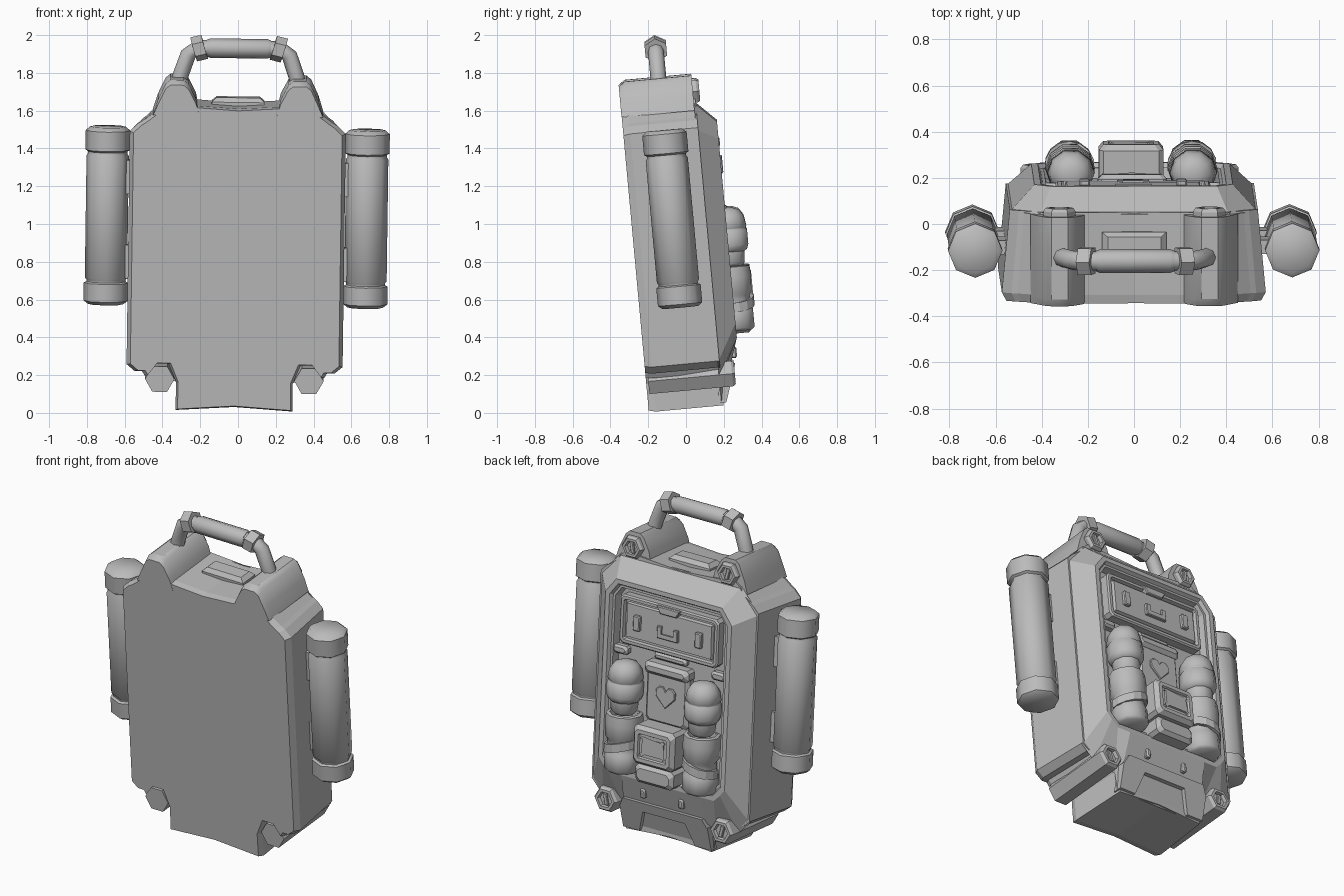
import bpy, bmesh, math
from mathutils import Matrix, Vector

if "Cube" in bpy.data.objects:
    bpy.data.objects.remove(bpy.data.objects["Cube"])

GREY = bpy.data.materials.new("grey")
GREY.diffuse_color = (0.5, 0.5, 0.5, 1)
GREY.use_nodes = True
GREY.node_tree.nodes["Principled BSDF"].inputs["Base Color"].default_value = GREY.diffuse_color
# the whole pack leans forward a little
TILT = (Matrix.Translation((-0.008, 0, 1)) @ Matrix.Rotation(math.radians(5.25), 4, 'X')
        @ Matrix.Rotation(math.radians(0.8), 4, 'Y') @ Matrix.Translation((0, 0, -1)))


def finish(name, bm, smooth=0):
    bmesh.ops.recalc_face_normals(bm, faces=bm.faces)
    bm.transform(TILT)
    me = bpy.data.meshes.new(name)
    bm.to_mesh(me)
    bm.free()
    me.materials.append(GREY)
    if smooth:
        for p in me.polygons:
            p.use_smooth = True
        me.set_sharp_from_angle(angle=math.radians(smooth))
    ob = bpy.data.objects.new(name, me)
    bpy.context.collection.objects.link(ob)
    return ob


def skin(bm, loops):
    """Bridge equal-length loops of points and cap both ends; returns the last cap."""
    rings = [[bm.verts.new(p) for p in l] for l in loops]
    n = len(rings[0])
    for a, b in zip(rings, rings[1:]):
        for i in range(n):
            j = (i + 1) % n
            bm.faces.new((a[i], a[j], b[j], b[i]))
    bm.faces.new(rings[0])
    return bm.faces.new(rings[-1])


def loft(name, loops, smooth=0):
    bm = bmesh.new()
    skin(bm, loops)
    return finish(name, bm, smooth)


def at_y(pts, y):
    return [(x, y, z) for x, z in pts]


def mirrored(half):
    return half + [(-x, z) for x, z in reversed(half)]


def inset(pts, k):
    cx = sum(p[0] for p in pts) / len(pts)
    cz = sum(p[1] for p in pts) / len(pts)
    return [(x - math.copysign(min(k, abs(x - cx)), x - cx),
             z - math.copysign(min(k, abs(z - cz)), z - cz)) for x, z in pts]


def plate(name, pts, y0, y1, bev=0.012):
    return loft(name, [at_y(pts, y0), at_y(pts, y1 - bev), at_y(inset(pts, bev), y1)])


def octo(cx, cz, w, h, c):
    return [(cx + sx * a, cz + sz * b) for sx, sz, a, b in (
        (1, 1, w - c, h), (1, 1, w, h - c), (1, -1, w, h - c), (1, -1, w - c, h),
        (-1, -1, w - c, h), (-1, -1, w, h - c), (-1, 1, w, h - c), (-1, 1, w - c, h))]


def ring(p, axis, r, sides, turn=0.0):
    """Regular polygon around a point, square to an axis."""
    q = Vector(axis).to_track_quat('Z', 'Y')
    return [Vector(p) + q @ Vector((r * math.cos(turn + i * math.tau / sides),
                                    r * math.sin(turn + i * math.tau / sides), 0))
            for i in range(sides)]


def lathe(name, x, y, prof, sides, smooth=50):
    return loft(name, [ring((x, y, z), (0, 0, 1), r, sides) for r, z in prof], smooth)


# body shell: stepped corners, notched below for the corner bolts
side = [(0.0, 1.635), (0.40, 1.66), (0.44, 1.63), (0.45, 1.605), (0.505, 1.565), (0.53, 1.55),
        (0.572, 1.51), (0.572, 0.27), (0.53, 0.235), (0.49, 0.235), (0.475, 0.21), (0.425, 0.275),
        (0.35, 0.275), (0.308, 0.175), (0.31, 0.03), (0.0, 0.05)]
outline = side + [(-x, z) for x, z in reversed(side[1:-1])]
face = [(x * 0.965, 0.9 + (z - 0.9) * 0.99) for x, z in outline]
back = [(x * 0.94, z) for x, z in outline]
loft("body_shell", [at_y(face, -0.287), at_y(outline, -0.25), at_y(back, 0.11)])

# back shell: sloped rim leading to a recessed bay
base = mirrored([(0.41, 1.64), (0.537, 1.50), (0.537, 0.26), (0.46, 0.18), (0.31, 0.15), (0.30, 0.04)])
rim = mirrored([(0.36, 1.53), (0.43, 1.44), (0.43, 0.46), (0.40, 0.42), (0.36, 0.38), (0.27, 0.38)])
bm = bmesh.new()
cap = skin(bm, [at_y(base, 0.10), at_y(rim, 0.213)])
bmesh.ops.recalc_face_normals(bm, faces=bm.faces)
for t, d in ((0.03, 0.0), (0.012, -0.02), (0.015, 0.0), (0.01, -0.045)):
    bmesh.ops.inset_region(bm, faces=[cap], thickness=t, depth=d)
finish("back_shell", bm)

for s in (-1, 1):
    # rounded shoulder
    sh = [(s * x, z) for x, z in [(0.205, 1.60), (0.225, 1.69), (0.265, 1.765), (0.29, 1.785),
                                  (0.36, 1.785), (0.385, 1.765), (0.425, 1.68), (0.45, 1.60)]]
    front = [(x, z - 0.025 if z > 1.62 else z) for x, z in sh]
    loft("shoulder", [at_y(front, -0.288), at_y(sh, -0.255), at_y(sh, 0.10)], 35)
    # bolts: two on the shoulders, two long ones through the lower corners
    for name, x, z, y0, y1, r in (("upper_bolt", 0.325, 1.70, 0.05, 0.135, 0.07),
                                  ("lower_bolt", 0.395, 0.195, -0.275, 0.185, 0.078)):
        x *= s
        ax = (0, 1, 0)
        rings = [(y0, r), (y1 - 0.015, r), (y1, r * 0.85), (y1, r * 0.62), (y1 - 0.02, r * 0.55)]
        loft(name, [ring((x, y, z), ax, q, 6) for y, q in rings])
        plate("bolt_slot", [(x - s * 0.02, z - 0.035), (x + s * 0.005, z - 0.035),
                            (x + s * 0.02, z + 0.035), (x - s * 0.005, z + 0.035)],
              y1 - 0.03, y1 - 0.008, 0.004)
    # side canister with caps and its bracket
    lathe("side_canister", s * 0.687, -0.07,
          [(0.095, 0.572), (0.118, 0.59), (0.118, 0.685), (0.104, 0.692), (0.104, 0.703),
           (0.112, 0.712), (0.112, 1.36), (0.104, 1.372), (0.104, 1.383), (0.118, 1.392),
           (0.118, 1.495), (0.095, 1.515)], 8, 46)
    for z in (0.80, 1.25):
        loft("canister_bracket", [[(s * x, -0.07 + a, z + b) for a, b in
             ((-0.03, -0.09), (0.03, -0.09), (0.03, 0.09), (-0.03, 0.09))] for x in (0.53, 0.61)])
    # capsule above, pouch below
    lathe("capsule", s * 0.265, 0.22,
          [(0.055, 0.755), (0.075, 0.775), (0.08, 0.835), (0.095, 0.845), (0.104, 0.87),
           (0.104, 0.945), (0.098, 0.95), (0.098, 0.96), (0.102, 0.965), (0.092, 1.02),
           (0.068, 1.055), (0.03, 1.07)], 10, 50)
    lathe("pouch", s * 0.265, 0.215,
          [(0.085, 0.415), (0.102, 0.43), (0.102, 0.52), (0.092, 0.535), (0.09, 0.60),
           (0.102, 0.615), (0.108, 0.70), (0.104, 0.755), (0.085, 0.76), (0.08, 0.72)], 10, 50)
    # pouch strap, raised toward the middle
    strap = [[(s * 0.265 + r * math.sin(a), 0.215 + r * math.cos(a), 0.57 - s * 0.03 * math.sin(a) + h)
              for r, h in ((0.08, -0.025), (0.108, -0.025), (0.108, 0.025), (0.08, 0.025))]
             for a in [math.radians(-100 + 25 * i) for i in range(9)]]
    loft("pouch_strap", strap)
    # capsule straps reaching the bay wall
    plate("bay_clip", octo(s * 0.335, 1.105, 0.05, 0.025, 0.012), 0.13, 0.19)
    # display keys
    plate("display_key", octo(s * 0.21, 1.30, 0.022, 0.045, 0.005), 0.19, 0.222, 0.005)
    # drain studs on the lower slope
    plate("lower_stud", octo(s * 0.13, 0.30, 0.016, 0.028, 0.006), 0.15, 0.205, 0.008)

# display panel with frame, tab and bracket mark
frame = octo(0, 1.30, 0.335, 0.145, 0.02)
bm = bmesh.new()
cap = skin(bm, [at_y(frame, 0.12), at_y(frame, 0.195), at_y(inset(frame, 0.008), 0.203)])
bmesh.ops.recalc_face_normals(bm, faces=bm.faces)
for t, d in ((0.018, 0), (0.006, -0.02), (0.012, 0), (0.008, 0.018)):
    bmesh.ops.inset_region(bm, faces=[cap], thickness=t, depth=d)
finish("display_panel", bm)
plate("display_tab", [(-0.08, 1.44), (0.08, 1.44), (0.055, 1.395), (-0.055, 1.395)], 0.17, 0.218, 0.005)
plate("display_mark", [(-0.07, 1.32), (-0.07, 1.25), (0.07, 1.25), (0.07, 1.32), (0.045, 1.32),
                       (0.045, 1.275), (-0.045, 1.275), (-0.045, 1.32)], 0.19, 0.219, 0.004)

# centre plate with a raised heart
plate("centre_plate", octo(0, 0.90, 0.145, 0.165, 0.02), 0.12, 0.20, 0.02)
plate("centre_roll", octo(0, 1.06, 0.15, 0.035, 0.015), 0.12, 0.222, 0.02)
plate("top_latch", octo(0, 1.125, 0.11, 0.02, 0.01), 0.12, 0.18)
plate("heart", [(0, 0.84), (0.065, 0.905), (0.065, 0.945), (0.045, 0.965), (0.02, 0.965), (0, 0.94),
                (-0.02, 0.965), (-0.045, 0.965), (-0.065, 0.945), (-0.065, 0.905)], 0.18, 0.21, 0.004)

# centre box with recessed lid, and the smaller box below
box = octo(0, 0.63, 0.14, 0.115, 0.02)
bm = bmesh.new()
cap = skin(bm, [at_y(box, 0.12), at_y(box, 0.295), at_y(inset(box, 0.02), 0.32)])
bmesh.ops.recalc_face_normals(bm, faces=bm.faces)
for t, d in ((0.025, 0), (0.006, -0.012), (0.02, 0), (0.006, 0.01)):
    bmesh.ops.inset_region(bm, faces=[cap], thickness=t, depth=d)
finish("centre_box", bm)
plate("lower_box", octo(0, 0.455, 0.13, 0.055, 0.02), 0.12, 0.30, 0.02)

# raised plate on top, and a tapered frame on the lower slope
loft("top_plate", [[(sx * w, -0.035 + sy * d, z) for sx, sy in ((1, 1), (1, -1), (-1, -1), (-1, 1))]
                   for w, d, z in ((0.14, 0.06, 1.62), (0.14, 0.06, 1.655), (0.115, 0.04, 1.678))])


def slope(x, z, lift):
    return (x, 0.10 + (z - 0.04) / 0.34 * 0.113 + lift, z)


for s in (-1, 1):
    loft("lower_lip", [[slope(s * x, z, l) for x, z in
                        ((0.30, 0.045), (0.19, 0.045), (0.14, 0.19), (0.30, 0.19))]
                       for l in (-0.03, 0.025)])
loft("lower_lip_top", [[slope(x, z, l) for x, z in
                        ((-0.30, 0.18), (0.30, 0.18), (0.27, 0.24), (-0.27, 0.24))]
                       for l in (-0.03, 0.025)])

# carrying handle: bent tube, grip and hex collars
HY = -0.075
path = [(-0.32, 1.74), (-0.305, 1.80), (-0.268, 1.905), (-0.225, 1.94),
        (0.225, 1.94), (0.268, 1.905), (0.305, 1.80), (0.32, 1.74)]
loops = []
for i, (x, z) in enumerate(path):
    a, b = path[max(i - 1, 0)], path[min(i + 1, len(path) - 1)]
    d = Vector((b[0] - a[0], 0, b[1] - a[1])).normalized()
    u = Vector((0, 1, 0)).cross(d)
    loops.append([Vector((x, HY, z)) + 0.042 * (math.cos(t) * u + math.sin(t) * Vector((0, 1, 0)))
                  for t in [k * math.tau / 8 for k in range(8)]])
loft("handle_tube", loops, 50)
loft("handle_grip", [ring((x, HY, 1.94), (1, 0, 0), r, 8) for x, r in
                     ((-0.17, 0.045), (-0.15, 0.052), (0.15, 0.052), (0.17, 0.045))], 50)
for s in (-1, 1):
    loft("handle_collar", [ring((s * x, HY, z), (s, 0, -0.3), 0.066, 6, math.pi / 6)
                           for x, z in ((0.182, 1.946), (0.24, 1.932))])
